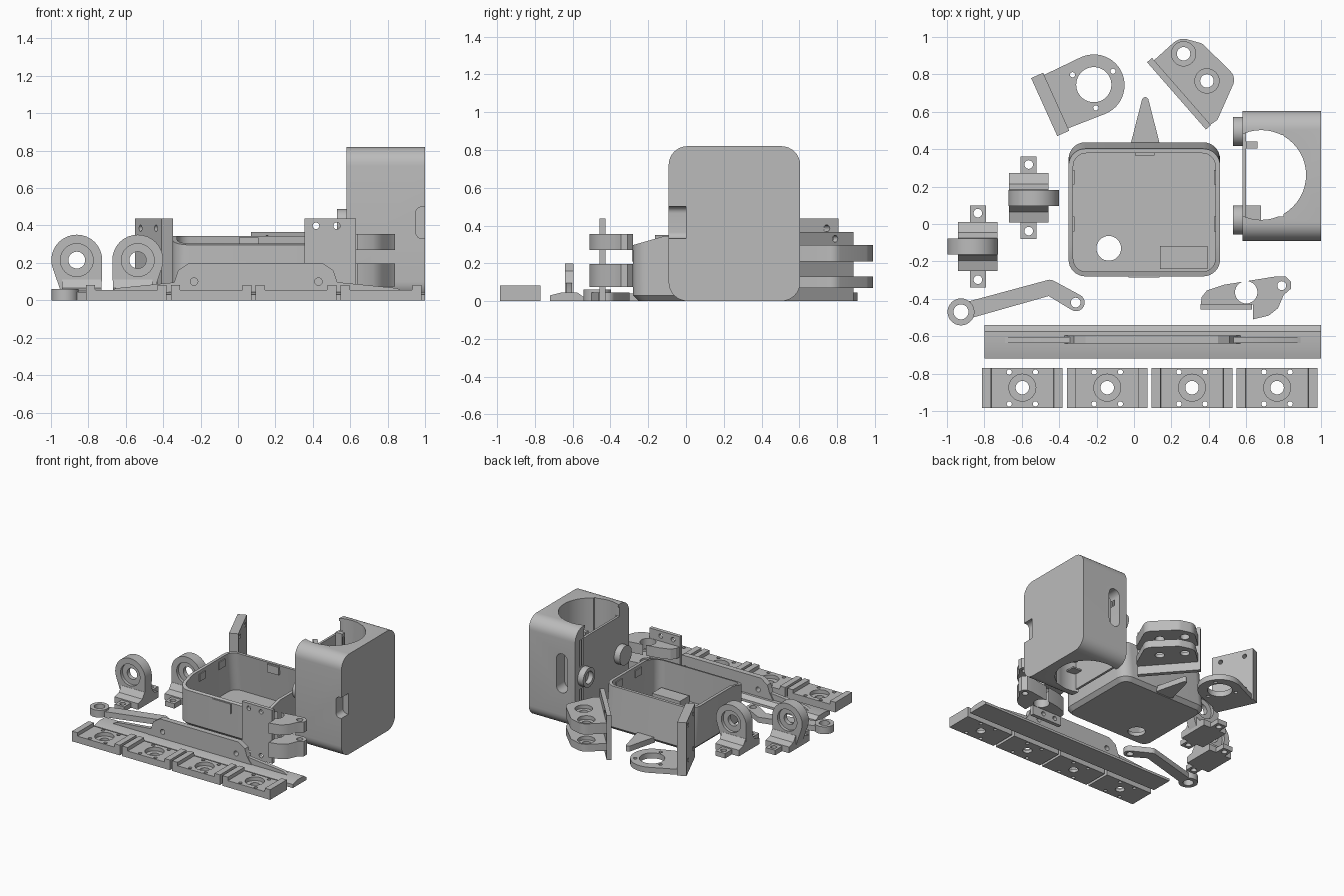
import bpy, bmesh, math
from mathutils import Matrix, Vector
from mathutils.geometry import convex_hull_2d

if "Cube" in bpy.data.objects:
    bpy.data.objects.remove(bpy.data.objects["Cube"])

grey = bpy.data.materials.new("plain grey plastic")
grey.use_nodes = True
grey.diffuse_color = (0.5, 0.5, 0.5, 1)
grey.node_tree.nodes["Principled BSDF"].inputs["Base Color"].default_value = (0.5, 0.5, 0.5, 1)

# Extrusion frames: outline in plan, in front elevation, in side elevation
PLAN = Matrix.Identity(4)
FRONT = Matrix(((1, 0, 0, 0), (0, 0, 1, 0), (0, 1, 0, 0), (0, 0, 0, 1)))
SIDE = Matrix(((0, 0, 1, 0), (1, 0, 0, 0), (0, 1, 0, 0), (0, 0, 0, 1)))
parts = []


def circ(x, y, r, n=32):
    return [(x + r * math.cos(2 * math.pi * i / n), y + r * math.sin(2 * math.pi * i / n)) for i in range(n)]


def rect(x0, y0, x1, y1):
    return [(x0, y0), (x1, y0), (x1, y1), (x0, y1)]


def hull(*circles):
    """Outline wrapped around several circles (x, y, r)."""
    pts = [Vector(p) for c in circles for p in circ(*c)]
    return [tuple(pts[i]) for i in convex_hull_2d(pts)]


def rounded(x0, y0, x1, y1, r):
    return hull(*[(x, y, r) for x in (x0 + r, x1 - r) for y in (y0 + r, y1 - r)])


def solid(name, pts, a, b, frame=PLAN, chamfer=0, keep=True):
    bm = bmesh.new()
    face = bm.faces.new([bm.verts.new((p[0], p[1], a)) for p in pts])
    ext = bmesh.ops.extrude_face_region(bm, geom=[face])
    for v in ext["geom"]:
        if isinstance(v, bmesh.types.BMVert):
            v.co.z = b
    if chamfer:
        low = [e for e in bm.edges if all(v.co.z == a for v in e.verts)]
        bmesh.ops.bevel(bm, geom=low, offset=chamfer, segments=1, affect='EDGES')
    bm.transform(frame)
    bmesh.ops.recalc_face_normals(bm, faces=bm.faces)
    me = bpy.data.meshes.new(name)
    bm.to_mesh(me)
    bm.free()
    me.materials.append(grey)
    ob = bpy.data.objects.new(name, me)
    bpy.context.collection.objects.link(ob)
    if keep:
        parts.append(ob)
    return ob


def cutter(pts, a, b, frame=PLAN):
    return solid("cutter", pts, a, b, frame, keep=False)


def cut(ob, *tools):
    for t in tools:
        m = ob.modifiers.new("cut", 'BOOLEAN')
        m.operation, m.solver, m.object = 'DIFFERENCE', 'EXACT', t
    bpy.context.view_layer.update()
    dg = bpy.context.evaluated_depsgraph_get()
    me = bpy.data.meshes.new_from_object(ob.evaluated_get(dg))
    ob.modifiers.clear()
    ob.data = me
    for t in tools:
        bpy.data.objects.remove(t)
    return ob


# Four mounting blocks with raised ends, counterbore and screw holes
for i, x in enumerate((-0.597, -0.143, 0.31, 0.765)):
    w = 0.216
    prof = [(x - w, 0), (x + w, 0), (x + w, 0.083), (x + w - 0.048, 0.083), (x + w - 0.05, 0.055),
            (x - w + 0.05, 0.055), (x - w + 0.048, 0.083), (x - w, 0.083)]
    block = solid(f"mount_block_{i + 1}", prof, -0.985, -0.77, FRONT)
    cut(block, cutter(circ(x, -0.875, 0.072), 0.025, 0.2), cutter(circ(x, -0.875, 0.036), -0.1, 0.1),
        *[cutter(circ(x + sx * 0.07, -0.877 + sy * 0.085, 0.014, 16), -0.1, 0.2)
          for sx in (-1, 1) for sy in (-1, 1)])

# Long rail: low base strip, upright fin and thicker central web
solid("rail_base", [(-0.72, 0), (-0.54, 0), (-0.54, 0.02), (-0.575, 0.045), (-0.66, 0.045), (-0.72, 0.03)],
      -0.8, 1.0, SIDE)
solid("rail_fin", [(-0.72, 0.03), (0.92, 0.03), (0.85, 0.065), (0.5, 0.1), (-0.3, 0.1), (-0.65, 0.065)],
      -0.635, -0.605, FRONT)
web = solid("rail_web", [(-0.38, 0.03), (0.58, 0.03), (0.53, 0.1), (0.51, 0.16), (0.45, 0.2),
                         (-0.26, 0.2), (-0.32, 0.16), (-0.34, 0.1)], -0.64, -0.595, FRONT)
cut(web, *[cutter(circ(x, 0.1, 0.02), -0.8, -0.5, FRONT) for x in (-0.235, 0.43)])
cut(parts[-2], *[cutter(circ(x, 0.1, 0.02), -0.8, -0.5, FRONT) for x in (-0.235, 0.43)])

# Bent link arm with an eye at each end
arm = solid("arm_long_link", hull((-0.92, -0.47, 0.045), (-0.45, -0.34, 0.042)), 0, 0.045)
cut(arm, cutter(circ(-0.922, -0.47, 0.05), -0.1, 0.2))
tip = solid("arm_short_link", hull((-0.45, -0.34, 0.042), (-0.31, -0.42, 0.046)), 0, 0.045)
cut(tip, cutter(circ(-0.312, -0.42, 0.026), -0.1, 0.2))
eye = solid("arm_eye", circ(-0.925, -0.47, 0.072), 0, 0.06)
cut(eye, cutter(circ(-0.925, -0.47, 0.04), -0.1, 0.2))

# Two pillow brackets: tabbed foot, ramped saddle and bearing ring
for name, x, y, s in (("left", -0.835, -0.12, -1), ("right", -0.563, 0.14, 1)):
    foot = solid(f"{name}_bracket_tabs", rect(x - 0.043, y - 0.22, x + 0.043, y + 0.22), 0, 0.04)
    cut(foot, *[cutter(circ(x, y + d, 0.023), -0.1, 0.2) for d in (-0.178, 0.178)])
    ramp = [(-0.132, 0), (0.132, 0), (0.132, 0.05), (0.075, 0.065), (0.045, 0.11),
            (-0.045, 0.11), (-0.075, 0.065), (-0.132, 0.05)]
    solid(f"{name}_bracket_saddle", [(y + u, v) for u, v in ramp], x - 0.106, x + 0.106, SIDE)
    cx, cz = x + s * 0.027, 0.215
    ring = solid(f"{name}_bracket_ring", hull((cx, cz, 0.136), (x - 0.085, 0.03, 0.02), (x + 0.085, 0.03, 0.02)),
                 y - 0.043, y + 0.043, FRONT)
    cut(ring, cutter(circ(cx, cz, 0.045), y - 0.2, y + 0.2, FRONT),
        cutter(circ(cx, cz, 0.088), y - 0.2, y - 0.018, FRONT),
        cutter(circ(cx, cz, 0.088), y + 0.018, y + 0.2, FRONT))


def upright(name, x, y, angle, length, thick, height, holes):
    """Standing plate starting at x, y, drilled through its thickness."""
    frame = Matrix.Translation((x, y, 0)) @ Matrix.Rotation(angle, 4, 'Z') @ FRONT
    plate = solid(name, rect(0, 0, length, height), 0, thick, frame)
    cut(plate, *[cutter(circ(u, v, 0.018, 16), -0.1, thick + 0.1, frame) for u, v in holes])


# Motor bracket: round flange on a standing plate
flange = solid("motor_flange", hull((-0.215, 0.742, 0.165), (-0.47, 0.78, 0.02), (-0.36, 0.53, 0.02)), 0, 0.045)
cut(flange, cutter(circ(-0.215, 0.745, 0.094, 48), -0.1, 0.2),
    *[cutter(circ(-0.215 + 0.125 * math.cos(a), 0.745 + 0.125 * math.sin(a), 0.014, 16), -0.1, 0.2)
      for a in (math.radians(-85), math.radians(35), math.radians(155))])
upright("motor_plate", -0.55, 0.78, math.atan2(-0.31, 0.14), 0.34, 0.07, 0.437,
        [(u, v) for u in (0.07, 0.27) for v in (0.1, 0.385)])

# Rear hinge: standing plate carrying two knuckle leaves
upright("rear_hinge_plate", 0.07, 0.865, math.atan2(-0.36, 0.315), 0.478, 0.035, 0.365,
        [(u, v) for u in (0.13, 0.34) for v in (0.035, 0.33)])
for name, a, b in (("lower", 0.07, 0.13), ("upper", 0.21, 0.297)):
    leaf = solid(f"rear_hinge_{name}_leaf", hull((0.265, 0.91, 0.08), (0.34, 0.92, 0.05), (0.47, 0.77, 0.065),
                 (0.43, 0.57, 0.02), (0.39, 0.53, 0.01), (0.105, 0.86, 0.01)), a, b)
    for x, y in ((0.265, 0.91), (0.39, 0.765)):
        cut(leaf, cutter(circ(x, y, 0.036), -0.1, 0.5), cutter(circ(x, y, 0.065), b - 0.03, 0.5))

# Front hinge: standing plate with two curved leaves
upright("front_hinge_plate", 0.355, -0.457, 0, 0.275, 0.03, 0.438,
        [(u, v) for u in (0.062, 0.173) for v in (0.04, 0.398)])
claw = [(0.357, -0.43), (0.362, -0.39), (0.39, -0.355), (0.48, -0.325), (0.76, -0.28), (0.81, -0.28),
        (0.84, -0.31), (0.84, -0.345), (0.8, -0.38), (0.77, -0.45), (0.72, -0.49), (0.635, -0.51), (0.635, -0.43)]
for name, a, b in (("lower", 0.075, 0.197), ("upper", 0.27, 0.355)):
    leaf = solid(f"front_hinge_{name}_leaf", claw, a, b)
    cut(leaf, cutter(circ(0.6, -0.365, 0.06), -0.1, 0.5), cutter(circ(0.79, -0.33, 0.024), -0.1, 0.5))

# Open tray with chamfered base, low front lip and drain hole
tray = solid("tray_shell", rounded(-0.35, -0.28, 0.46, 0.437, 0.09), 0, 0.345, chamfer=0.03)
hollow = cutter(rounded(-0.325, -0.255, 0.435, 0.412, 0.07), 0.03, 0.5)
for ob, top in ((tray, 0.345), (hollow, 0.5)):
    for v in ob.data.vertices:
        if abs(v.co.z - top) < 0.001 and v.co.y > 0.2:
            v.co.y -= 0.1 * top
cut(tray, hollow, cutter(circ(-0.135, -0.13, 0.066), -0.1, 0.1),
    cutter([(-0.32, 0.285), (-0.11, 0.345), (-0.11, 0.5), (-0.32, 0.5)], -0.5, 0.6, SIDE))
solid("tray_block", rect(0.138, -0.24, 0.392, -0.118), 0.025, 0.085)
solid("tray_front_latch", rect(-0.03, 0.21, 0.135, 0.29), -0.287, -0.278, FRONT)
solid("tray_rear_latch", rect(0.005, 0.27, 0.11, 0.335), 0.365, 0.385, FRONT)
for i, y in enumerate((0.0, 0.25)):
    for side, x in (("left", 0.427), ("right", -0.327)):
        solid(f"tray_{side}_clip_{i + 1}", rect(x, y - 0.04, x + 0.01, y + 0.04), 0.26, 0.32)

# Tail spike
solid("tail_spike", hull((0.06, 0.66, 0.018), (-0.005, 0.43, 0.012), (0.125, 0.43, 0.012)), 0, 0.045)

# Tall housing: rounded sleeve open on its left, D-shaped openings above and below
house = solid("housing_shell", rounded(-0.092, 0, 0.605, 0.82, 0.1), 0.58, 1.0, SIDE)
cut(house, cutter(rounded(-0.07, 0.022, 0.583, 0.798, 0.08), 0.602, 1.2, SIDE))
cut(house, cutter(circ(0.68, 0.262, 0.24, 48), -0.2, 1.0))
cut(house, cutter([(0.603, 0.035), (0.8, 0.04), (0.8, 0.475), (0.603, 0.49)], -0.2, 1.0))
cut(house, cutter(rect(0.03, 0.72, 0.49, 0.797), 0.4, 0.65, SIDE))
cut(house, cutter(hull((0.7, 0.33, 0.05), (0.7, 0.55, 0.05)), 0.5, 0.7, FRONT),
    cutter(rounded(0.95, 0.33, 1.1, 0.5, 0.035), -0.2, 0.0, FRONT),
    *[cutter(rect(y, z, y + 0.016, z + 0.22), 0.5, 0.65, SIDE) for y in (0.5, 0.532) for z in (0.1, 0.5)])

# The round opening must not thin the housing's end wall
wall = solid("housing_end_wall", rounded(-0.05, 0.02, 0.49, 0.72, 0.03), 0.581, 0.6, SIDE)
for i, y in enumerate((-0.035, 0.405)):
    rail = solid(f"housing_rail_{i + 1}", rect(y, 0.09, y + 0.035, 0.74), 0.6, 0.66, SIDE)
    cut(rail, cutter(rect(y + 0.01, 0.12, y + 0.025, 0.71), 0.63, 0.8, SIDE))
for i, z in enumerate((0.15, 0.25, 0.3)):
    solid(f"housing_rib_{i + 1}", rect(0.0, z, 0.1, z + 0.012), 0.6, 0.68, SIDE)

# Pivot bosses on the housing's end wall
for i, y in enumerate((0.022, 0.495)):
    boss = solid(f"pivot_boss_{i + 1}", circ(y, 0.41, 0.078), 0.53, 0.585, SIDE)
    cut(boss, cutter(circ(y, 0.41, 0.05), 0.4, 0.57, SIDE))

# Smooth the round surfaces, keep edges crisp
bpy.ops.object.select_all(action='DESELECT')
for ob in parts:
    ob.select_set(True)
bpy.context.view_layer.objects.active = parts[0]
bpy.ops.object.shade_smooth_by_angle(angle=math.radians(30))
